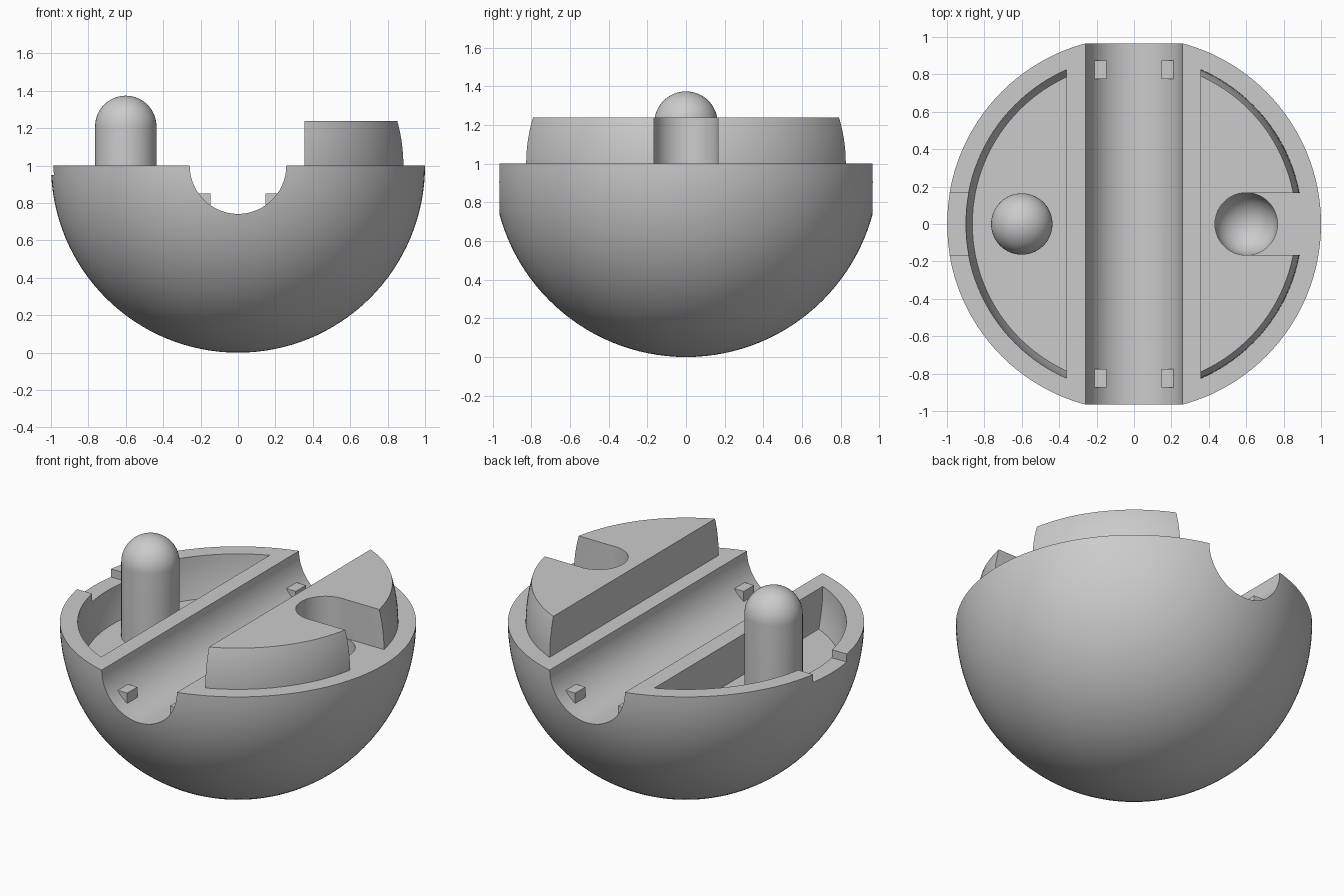
import bpy
import bmesh
from mathutils import Matrix, Vector

default = bpy.data.objects.get("Cube")
if default:
    bpy.data.objects.remove(default, do_unlink=True)

grey = bpy.data.materials.new("plain grey")
grey.use_nodes = True
colour = (0.6, 0.6, 0.6, 1)
grey.diffuse_color = colour
grey.node_tree.nodes["Principled BSDF"].inputs["Base Color"].default_value = colour


def finish(name, bm):
    bmesh.ops.recalc_face_normals(bm, faces=bm.faces[:])
    mesh = bpy.data.meshes.new(name)
    bm.to_mesh(mesh)
    bm.free()
    mesh.materials.append(grey)
    obj = bpy.data.objects.new(name, mesh)
    bpy.context.collection.objects.link(obj)
    return obj


def slice_off(bm, point, normal, fill=True):
    """Remove everything on the normal's side of a plane and cap the cut."""
    geom = bm.verts[:] + bm.edges[:] + bm.faces[:]
    cut = bmesh.ops.bisect_plane(bm, geom=geom, plane_co=point, plane_no=normal,
                                 clear_outer=True, dist=1e-5)
    if fill:
        edges = [e for e in cut["geom_cut"] if isinstance(e, bmesh.types.BMEdge)]
        bmesh.ops.contextual_create(bm, geom=edges)


def cut_ball(name, radius, planes):
    bm = bmesh.new()
    bmesh.ops.create_uvsphere(bm, u_segments=128, v_segments=64, radius=radius,
                              matrix=Matrix.Translation((0, 0, 1)))
    for point, normal in planes:
        slice_off(bm, Vector(point), Vector(normal))
    return finish(name, bm)


def box(name, low, high):
    bm = bmesh.new()
    bmesh.ops.create_cube(bm, size=1)
    low, high = Vector(low), Vector(high)
    bmesh.ops.scale(bm, vec=high - low, verts=bm.verts[:])
    bmesh.ops.translate(bm, vec=(low + high) / 2, verts=bm.verts[:])
    return finish(name, bm)


def round_pin(name, x, z, radius, length, direction):
    """Cylinder with a domed end; the dome points along direction (1 or -1)."""
    bm = bmesh.new()
    bmesh.ops.create_uvsphere(bm, u_segments=64, v_segments=32, radius=radius)
    slice_off(bm, Vector((0, 0, 0)), Vector((0, 0, -1)), fill=False)
    rim = [e for e in bm.edges if e.is_boundary]
    new = bmesh.ops.extrude_edge_only(bm, edges=rim)["geom"]
    bmesh.ops.translate(bm, vec=(0, 0, -length),
                        verts=[g for g in new if isinstance(g, bmesh.types.BMVert)])
    bmesh.ops.contextual_create(bm, geom=[e for e in bm.edges if e.is_boundary])
    for v in bm.verts:
        v.co = Vector((x + v.co.x, v.co.y, z + direction * v.co.z))
    return finish(name, bm)


def carve(target, *cutters):
    for cutter in cutters:
        mod = target.modifiers.new("carve", 'BOOLEAN')
        mod.operation = 'DIFFERENCE'
        mod.solver = 'EXACT'
        mod.object = cutter
        bpy.context.view_layer.objects.active = target
        bpy.ops.object.modifier_apply(modifier=mod.name)


# Solid half ball
body = cut_ball("half_ball_body", 1, [((0, 0, 1), (0, 0, 1))])

# Cutters: channel along y, curved pocket, rim notch, pin socket, block slot
bm = bmesh.new()
bmesh.ops.create_cone(bm, cap_ends=True, segments=96, radius1=0.258, radius2=0.258, depth=2.4,
                      matrix=Matrix.Translation((0, 0, 1)) @ Matrix.Rotation(1.5707963, 4, 'X'))
channel = finish("channel_cutter", bm)
pocket = cut_ball("pocket_cutter", 0.9, [((-0.36, 0, 1), (1, 0, 0)),
                                         ((0, 0, 0.75), (0, 0, -1))])
notch = box("notch_cutter", (-1.1, -0.165, 0.95), (-0.85, 0.165, 1.1))
socket = round_pin("socket_cutter", 0.6, 0.79, 0.167, 0.7, -1)
slot = box("slot_cutter", (0.6, -0.166, 0.8), (1.2, 0.166, 1.5))
carve(body, channel, pocket, notch, socket)

# Raised block that matches the pocket, opened by the slot
block = cut_ball("raised_block", 0.9, [((0.355, 0, 1), (-1, 0, 0)),
                                       ((0, 0, 1.24), (0, 0, 1)),
                                       ((0, 0, 0.995), (0, 0, -1))])
carve(block, slot, socket)

# Domed locating pin standing in the pocket
pin = round_pin("locating_pin", -0.6, 1.21, 0.164, 0.48, 1)

# Four small stops inside the channel
stops = []
for side, x_name in ((-1, "right"), (1, "left")):
    for end, y_name in ((-1, "front"), (1, "back")):
        xs = sorted((side * 0.147, side * 0.213))
        ys = sorted((end * 0.775, end * 0.875))
        stops.append(box(f"{y_name}_{x_name}_stop", (xs[0], ys[0], 0.76), (xs[1], ys[1], 0.852)))

for cutter in (channel, pocket, notch, socket, slot):
    bpy.data.objects.remove(cutter, do_unlink=True)

# Smooth curved surfaces, keep crisp edges
bpy.ops.object.select_all(action='DESELECT')
for obj in (body, block, pin, *stops):
    obj.select_set(True)
bpy.context.view_layer.objects.active = body
bpy.ops.object.shade_smooth_by_angle(angle=0.5)
